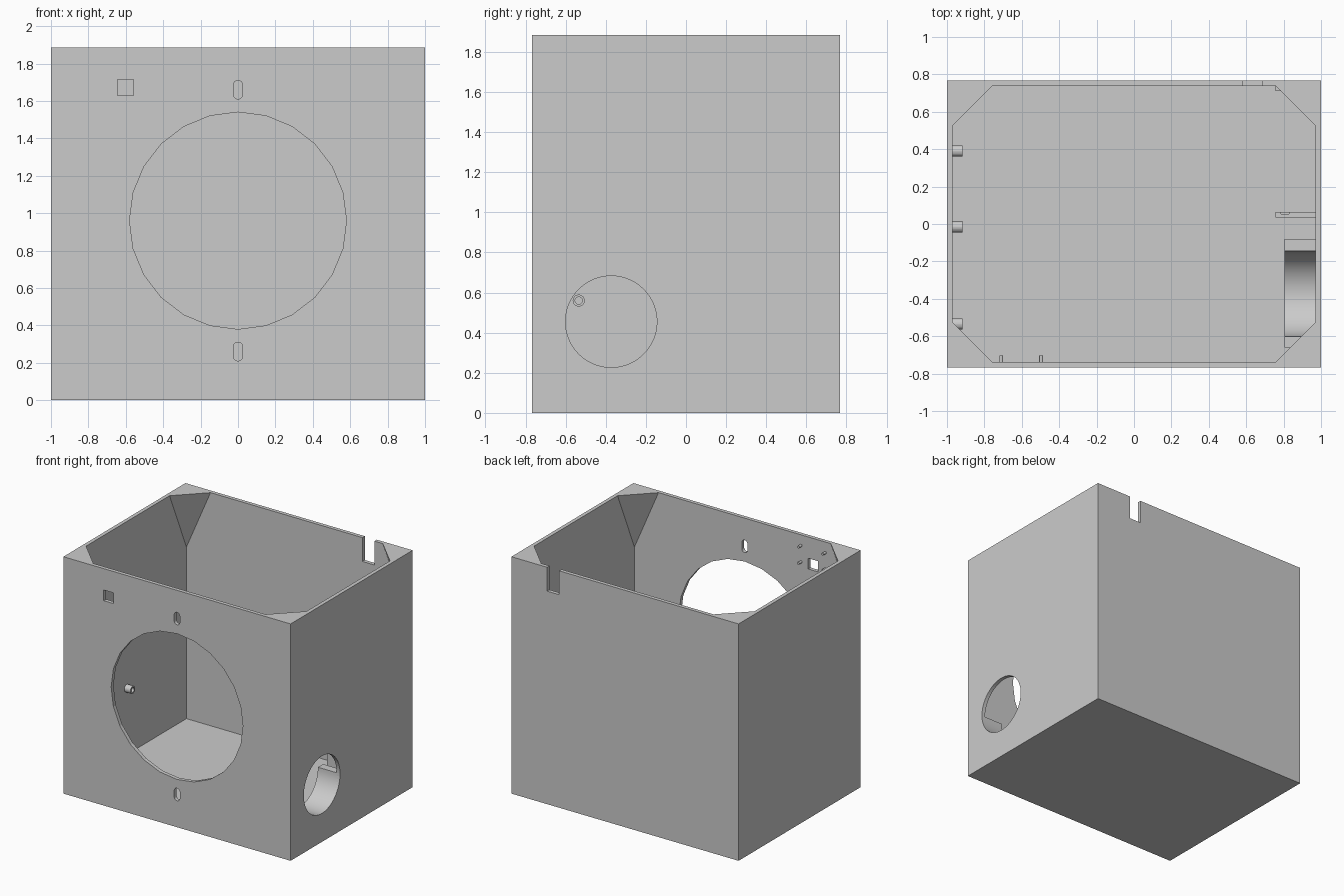
import bpy, bmesh, math
from mathutils import Matrix, Vector

if "Cube" in bpy.data.objects:
    bpy.data.objects.remove(bpy.data.objects["Cube"], do_unlink=True)

W, D, H, T = 1.0, 0.767, 1.885, 0.03   # half width, half depth, height, wall

grey = bpy.data.materials.new("plain_grey")
grey.use_nodes = True
grey.diffuse_color = (0.6, 0.6, 0.6, 1)
grey.node_tree.nodes["Principled BSDF"].inputs["Base Color"].default_value = (0.6, 0.6, 0.6, 1)


def finish(name, bm):
    bmesh.ops.recalc_face_normals(bm, faces=bm.faces)
    mesh = bpy.data.meshes.new(name)
    bm.to_mesh(mesh)
    bm.free()
    mesh.materials.append(grey)
    ob = bpy.data.objects.new(name, mesh)
    bpy.context.scene.collection.objects.link(ob)
    return ob


def add_box(bm, x, y, z):
    """Box from (min, max) pairs."""
    size = [b - a for a, b in (x, y, z)]
    mid = Vector([(a + b) / 2 for a, b in (x, y, z)])
    return bmesh.ops.create_cube(bm, size=1, matrix=Matrix.Translation(mid) @ Matrix.Diagonal((*size, 1)))


def box(name, x, y, z):
    bm = bmesh.new()
    add_box(bm, x, y, z)
    return finish(name, bm)


def prism(name, outline, axis, start, end):
    """Extrude an outline along x (outline in y, z) or along y (outline in x, z)."""
    bm = bmesh.new()
    place = (lambda a, b: (start, a, b)) if axis == "x" else (lambda a, b: (a, start, b))
    face = bm.faces.new([bm.verts.new(place(a, b)) for a, b in outline])
    out = bmesh.ops.extrude_face_region(bm, geom=[face])
    move = Vector((end - start, 0, 0)) if axis == "x" else Vector((0, end - start, 0))
    bmesh.ops.translate(bm, vec=move, verts=[v for v in out["geom"] if isinstance(v, bmesh.types.BMVert)])
    return finish(name, bm)


def arc(ca, cb, r, n, start=0, sweep=360):
    """Points of a full circle, or of an open arc including both ends."""
    count = n if sweep == 360 else n + 1
    angles = [math.radians(start + sweep * i / n) for i in range(count)]
    return [(ca + r * math.cos(t), cb + r * math.sin(t)) for t in angles]


def cut(ob, cutter):
    mod = ob.modifiers.new("cut_" + cutter.name, "BOOLEAN")
    mod.operation, mod.solver, mod.object = "DIFFERENCE", "EXACT", cutter
    cutter.hide_render = True
    cutter.hide_set(True)
    cutter.display_type = "WIRE"


def smooth(ob):
    bpy.ops.object.select_all(action="DESELECT")
    ob.select_set(True)
    bpy.context.view_layer.objects.active = ob
    bpy.ops.object.shade_smooth_by_angle(angle=math.radians(12))


# Open box; the cavity has sloped corner gussets near the rim
case = box("case", (-W, W), (-D, D), (0, H))
bm = bmesh.new()
add_box(bm, (T - W, W - T), (T - D, D - T), (T, H + 0.1))
leg, drop = 0.212, 0.49
for sx in (-1, 1):
    for sy in (-1, 1):
        bmesh.ops.bisect_plane(
            bm, geom=bm.verts[:] + bm.edges[:] + bm.faces[:],
            plane_co=(sx * (W - T), sy * (D - T), H - drop),
            plane_no=(sx / leg, sy / leg, 1 / drop), clear_outer=True)
        bmesh.ops.holes_fill(bm, edges=[e for e in bm.edges if e.is_boundary])
cut(case, finish("cavity_cutter", bm))

# Front openings: large round hole, two slots, square window
front = ("y", -D - 0.1, -D + 0.1)
cut(case, prism("speaker_hole_cutter", arc(0, 0.96, 0.58, 24), *front))
for label, z in (("upper", 1.66), ("lower", 0.26)):
    slot = arc(0, z + 0.025, 0.025, 8, 0, 180) + arc(0, z - 0.025, 0.025, 8, 180, 180)
    cut(case, prism(label + "_slot_cutter", slot, *front))
cut(case, box("window_cutter", (-0.645, -0.56), front[1:], (1.63, 1.715)))

# Cable notch in the back rim and round port in the side
cut(case, box("cable_notch_cutter", (0.58, 0.685), (D - 0.1, D + 0.1), (1.695, H + 0.1)))
PY, PZ, PR = -0.373, 0.455, 0.228
cut(case, prism("side_port_cutter", arc(PY, PZ, PR, 64), "x", W - 0.1, W + 0.1))

# Cradle below the side port
profile = [(-0.66, PZ), (-0.66, T), (-0.08, T), (-0.08, PZ)] + arc(PY, PZ, PR, 32, 0, -180)
smooth(prism("port_cradle", profile, "x", 0.805, W - T))

# Upright board rails on the side wall
rail = box("middle_rail", (0.757, W - T), (0.035, 0.065), (T, 0.9))
cut(rail, box("rail_groove_cutter", (0.785, 0.83), (0.053, 0.1), (T + 0.03, 1.0)))
box("back_rail", (0.757, W - T), (0.71, D - T), (T, 0.9))

# Hollow standoffs on the opposite side wall
for i, (y, z) in enumerate([(-0.535, 0.56), (-0.015, 0.56), (-0.535, 1.17), (-0.015, 1.17), (0.39, 1.05)]):
    peg = prism(f"standoff_{i + 1}", arc(y, z, 0.03, 24), "x", T - W, -0.916)
    cut(peg, prism(f"standoff_bore_cutter_{i + 1}", arc(y, z, 0.018, 24), "x", T - W + 0.005, -0.8))
    smooth(peg)

# Small pins around the window
for x in (-0.71, -0.497):
    for z in (1.67, 1.8):
        smooth(prism("window_pin", arc(x, z, 0.01, 16), "y", T - D, -0.703))
